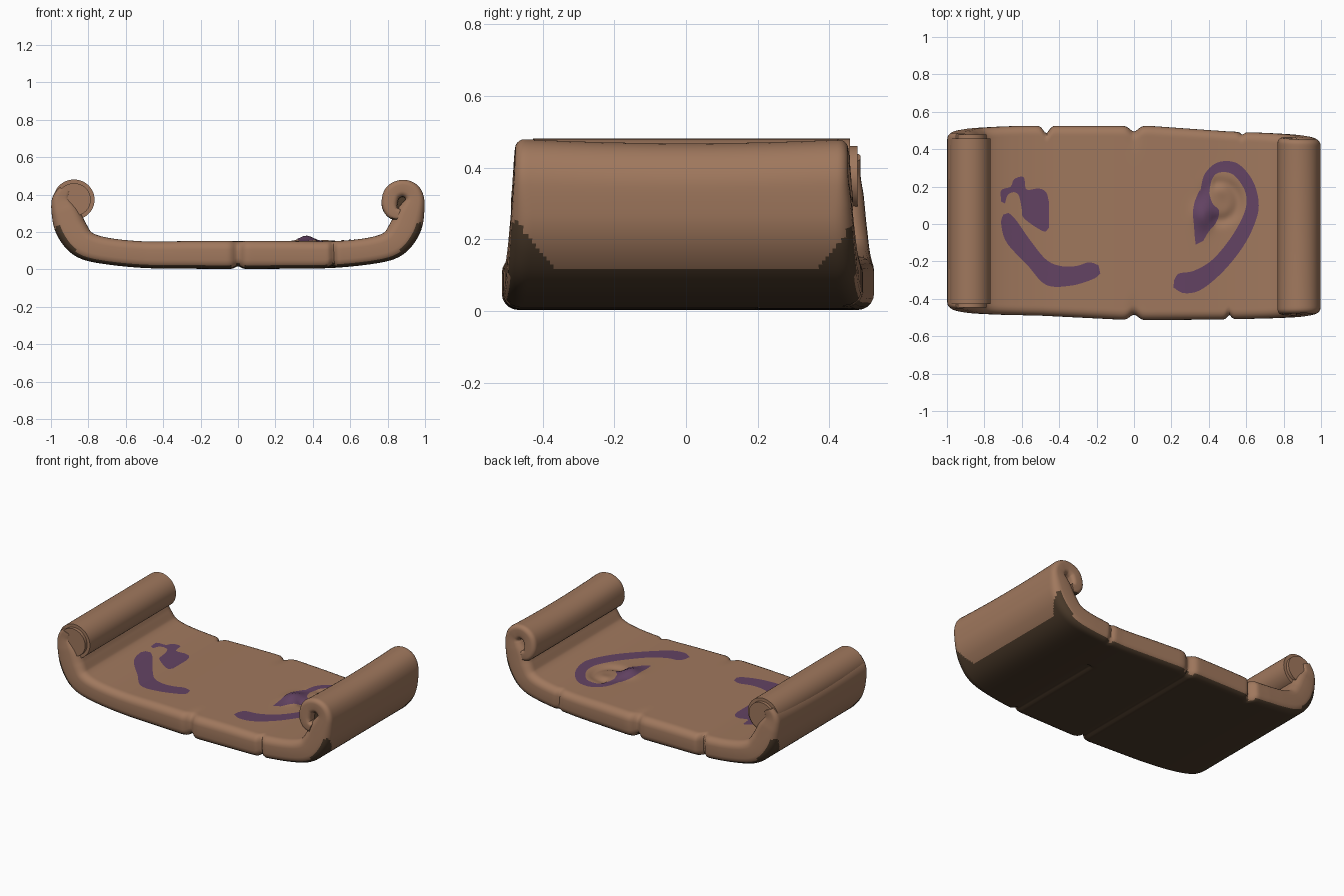
import bpy, bmesh, math
from mathutils import Vector
from mathutils.bvhtree import BVHTree

if "Cube" in bpy.data.objects:
    bpy.data.objects.remove(bpy.data.objects["Cube"])


def material(name, rgb):
    m = bpy.data.materials.new(name)
    m.diffuse_color = (*rgb, 1)
    m.use_nodes = True
    m.node_tree.nodes["Principled BSDF"].inputs["Base Color"].default_value = m.diffuse_color
    return m


CLAY = material("clay brown", (0.35, 0.187, 0.11))
DARK = material("dark brown", (0.07, 0.042, 0.023))
PURPLE = material("dull purple", (0.125, 0.056, 0.125))


def finish(bm, name, mats, angle=50):
    me = bpy.data.meshes.new(name)
    bm.to_mesh(me)
    ob = bpy.data.objects.new(name, me)
    bpy.context.collection.objects.link(ob)
    for m in mats:
        me.materials.append(m)
    bpy.ops.object.select_all(action='DESELECT')
    bpy.context.view_layer.objects.active = ob
    ob.select_set(True)
    bpy.ops.object.shade_smooth_by_angle(angle=math.radians(angle))
    return ob


def spline(pts, step):
    """Catmull-Rom curve through points of any dimension."""
    pts = [Vector(p) for p in pts]
    ext = [2 * pts[0] - pts[1]] + pts + [2 * pts[-1] - pts[-2]]
    out = []
    for a, b, c, d in zip(ext, ext[1:], ext[2:], ext[3:]):
        n = max(2, math.ceil((c - b).length / step))
        for i in range(n):
            t = i / n
            out.append(0.5 * (2 * b + (c - a) * t + (2 * a - 5 * b + 4 * c - d) * t * t
                              + (3 * b - a - 3 * c + d) * t ** 3))
    return out + [pts[-1]]


def bump(d, w):
    return math.exp(-(d / w) ** 2)


def lerp_table(x, table):
    for (x0, y0), (x1, y1) in zip(table, table[1:]):
        if x <= x1:
            return y0 + (y1 - y0) * max(0, (x - x0) / (x1 - x0))
    return table[-1][1]


# front and back edges of the sheet, with chipped notches
def front_edge(x, z):
    y = lerp_table(x, [(-1, -.465), (-.93, -.48), (-.5, -.49), (0, -.515), (.5, -.51), (1, -.498)])
    y += .03 * bump(x, .03) + .025 * bump(x - .51, .015)
    return y + max(0, z - .1) * (.09 if x < 0 else .07)


def back_edge(x, z):
    y = lerp_table(x, [(-1, .497), (-.93, .513), (-.6, .525), (.08, .525), (.5, .495),
                       (.93, .478), (1, .465)])
    y -= .03 * bump(x, .03) + .04 * bump(x + .47, .022) + .015 * bump(x - .58, .015)
    return y - max(0, z - .1) * .08


# shape of the top and underside: ear-like relief, cracks
def relief(x, y, top):
    if top:
        r = math.hypot(x - .46, y - .12)
        d = .032 * bump(x - .37, .05) * bump(y - .05, .07)
        d += .012 * bump(x - .47, .06) * bump(y - .2, .06)
        d -= .014 * bump(r - .1, .03) * (1 if x > .43 else .3)
        return d - .008 * bump(x, .03) * bump(abs(y) - .5, .08)
    d = .014 * bump(x, .02)
    if y < .2:
        d += .012 * bump(x - .5, .016)
    return -d


# sheet: half profile (x, z, half thickness), mirrored, swept along y
half = [(.25, .078, .074), (.5, .079, .071), (.71, .1, .071), (.825, .135, .077),
        (.885, .205, .083), (.918, .285, .078), (.945, .37, .052), (.925, .42, .048),
        (.875, .437, .045), (.825, .41, .045), (.81, .35, .042), (.825, .307, .036),
        (.86, .292, .03)]
left = half[:7] + [(.925, .43, .03)]
path = [(-x, z, h) for x, z, h in reversed(left)] + [(0, .078, .075)] + half
path = spline(path, .012)
bm = bmesh.new()
rings = []
NY, NA = 80, 5
for i, p in enumerate(path):
    tan = path[min(i + 1, len(path) - 1)] - path[max(i - 1, 0)]
    tx, tz = Vector((tan.x, tan.y)).normalized()
    px, pz, h = p
    y0, y1 = front_edge(px, pz), back_edge(px, pz)
    r = h * .62
    sec = [(y0 + r + (y1 - y0 - 2 * r) * k / NY, h) for k in range(NY + 1)]
    for cv, a0 in ((h - r, 90), (r - h, 0)):
        for k in range(1 if a0 == 90 else 0, NA + 1):
            a = math.radians(a0 - 90 * k / NA)
            sec.append((y1 - r + r * math.cos(a), cv + r * math.sin(a)))
    sec += [(y1 - r - (y1 - y0 - 2 * r) * k / NY, -h) for k in range(1, NY + 1)]
    for cv, a0 in ((r - h, -90), (h - r, -180)):
        for k in range(1 if a0 == -90 else 0, NA + (1 if a0 == -90 else 0)):
            a = math.radians(a0 - 90 * k / NA)
            sec.append((y0 + r + r * math.cos(a), cv + r * math.sin(a)))
    ring = []
    for y, v in sec:
        if abs(px) < .72 and pz < .2:
            top = v > 0
            v += relief(px, y, top) * (1 if top else -1)
        x, z = px - tz * v, pz + tx * v
        if z > .3:
            z -= .014 * (1 - (2 * y) ** 2) * min(1, (z - .3) / .1)
        ring.append(bm.verts.new((x, y, max(z, 0))))
    rings.append(ring)
n = len(rings[0])
for a, b in zip(rings, rings[1:]):
    for k in range(n):
        bm.faces.new((a[k], b[k], b[(k + 1) % n], a[(k + 1) % n]))
bm.faces.new(rings[0])
bm.faces.new(list(reversed(rings[-1])))
bmesh.ops.recalc_face_normals(bm, faces=bm.faces)
# dark underside, climbing at the outer corners
for f in bm.faces:
    c, nm = f.calc_center_median(), f.normal
    limit = .12 + .13 * min(1, max(0, (abs(c.y) - .37) / .1))
    outer = abs(c.x) > .8 and nm.x * c.x > .25 and nm.z < .05 and c.z < limit
    under = nm.z < -.62 and (c.z < .12 or nm.x * c.x < 0) and c.z < .3
    f.material_index = int(outer or under)
tree = BVHTree.FromBMesh(bm)
finish(bm, "rolled_sheet", [CLAY, DARK])


# cores of the rolls: a solid plug on the left, a dark recess on the right
def core(name, x, z, r, y0, y1, mat, sx=1, bevel=.02):
    b = bmesh.new()
    bmesh.ops.create_cone(b, cap_ends=True, segments=48, radius1=r, radius2=r, depth=y1 - y0)
    rims = [e for e in b.edges if abs(e.verts[0].co.z - e.verts[1].co.z) < 1e-5]
    bmesh.ops.bevel(b, geom=rims, offset=bevel, segments=4, affect='EDGES')
    for v in b.verts:
        v.co = (x + v.co.x * sx, (y0 + y1) / 2 + v.co.z, z + v.co.y)
    bmesh.ops.recalc_face_normals(b, faces=b.faces)
    finish(b, name, [mat])


core("left_roll", -.877, .373, .108, -.447, .478, CLAY, 1.02)
core("right_roll_recess", .875, .35, .06, -.43, .40, DARK, .7, .005)


# painted marks: strips between two edges (x1, y1, x2, y2) laid on the sheet
def mark(name, pairs):
    b = bmesh.new()
    rows = []
    for x1, y1, x2, y2 in spline(pairs, .015):
        row = []
        for k in range(9):
            x, y = x1 + (x2 - x1) * k / 8, y1 + (y2 - y1) * k / 8
            hit = tree.ray_cast(Vector((x, y, .26)), Vector((0, 0, -1)))[0]
            row.append(b.verts.new((x, y, (hit.z if hit else .15) + .0025)))
        rows.append(row)
    for a, c in zip(rows, rows[1:]):
        for k in range(8):
            b.faces.new((a[k], a[k + 1], c[k + 1], c[k]))
    bmesh.ops.recalc_face_normals(b, faces=b.faces)
    if sum(f.normal.z for f in b.faces) < 0:
        bmesh.ops.reverse_faces(b, faces=b.faces)
    finish(b, name, [PURPLE])


mark("left_curve_mark", [
    (-.70, .05, -.67, .06), (-.71, .0, -.63, .02), (-.68, -.10, -.56, -.08),
    (-.57, -.22, -.47, -.19), (-.47, -.325, -.39, -.225), (-.34, -.33, -.31, -.225),
    (-.22, -.295, -.24, -.205), (-.18, -.265, -.19, -.22)])
mark("left_blob_mark", [
    (-.71, .12, -.69, .11), (-.71, .18, -.675, .155), (-.66, .20, -.64, .17),
    (-.64, .24, -.615, .15), (-.59, .25, -.60, .08), (-.575, .185, -.595, .04),
    (-.51, .19, -.55, .0), (-.47, .17, -.48, -.04), (-.455, .12, -.455, -.02)])
mark("right_curve_mark", [
    (.21, -.34, .215, -.30), (.27, -.37, .24, -.265), (.36, -.35, .32, -.25),
    (.48, -.25, .42, -.19), (.59, -.11, .52, -.07), (.655, .03, .59, .06),
    (.665, .13, .60, .15), (.63, .24, .57, .22), (.55, .325, .52, .27),
    (.45, .33, .455, .275), (.38, .27, .42, .245), (.355, .18, .405, .19),
    (.345, .14, .40, .14)])
mark("right_blob_mark", [
    (.35, .18, .40, .17), (.325, .12, .42, .11), (.315, .06, .455, .07),
    (.32, .0, .44, .01), (.325, -.07, .40, -.04), (.33, -.11, .37, -.09)])
